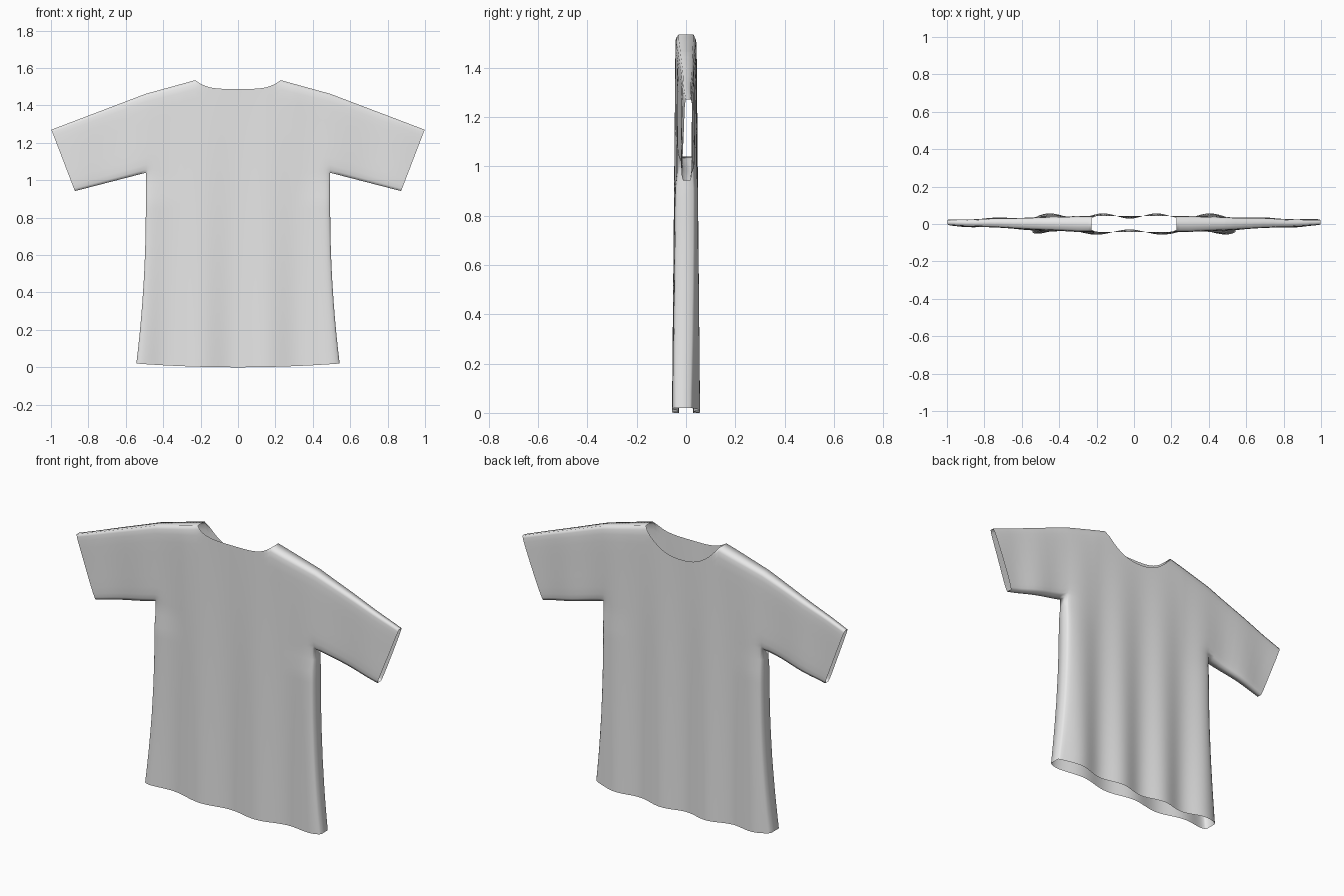
import bpy, bmesh, math
from mathutils import Vector

cube = bpy.data.objects.get("Cube")
if cube:
    bpy.data.objects.remove(cube, do_unlink=True)

# Outline landmarks on the +x half, as (x, z)
NECK = Vector((0.228, 1.535))
SHOULDER = Vector((0.493, 1.462))
CUFF_TOP = Vector((0.998, 1.27))
CUFF_LOW = Vector((0.872, 0.942))
ARMPIT = Vector((0.493, 1.04))
FRONT, BACK = -1, 1


def half_width(z):
    """Half width of the torso, flaring towards the hem."""
    return 0.493 + 0.053 * max(0, 1 - z / 0.85) ** 2


def top_height(x, side):
    """Shoulder line, with the neckline scooped deeper on one panel."""
    x = abs(x)
    if x >= NECK.x - 0.001:
        return NECK.lerp(SHOULDER, (x - NECK.x) / (SHOULDER.x - NECK.x)).y
    drop, power = (0.047, 4) if side == FRONT else (0.125, 2.4)
    return NECK.y - drop * (1 - (x / NECK.x) ** power)


# Seams that close the garment
side_seam = [Vector((half_width(i / 10), i / 10)) for i in range(11)] + [ARMPIT]
seams = [(NECK, SHOULDER), (SHOULDER, CUFF_TOP), (ARMPIT, CUFF_LOW)]
seams += list(zip(side_seam, side_seam[1:]))


def seam_distance(x, z):
    p = Vector((abs(x), z))
    best = 9
    for a, b in seams:
        d = b - a
        t = min(1, max(0, (p - a).dot(d) / d.length_squared))
        best = min(best, (p - a - d * t).length)
    return best


def depth(x, z, side):
    """Cloth offset: flat body, rounded at the seams, with hanging folds."""
    taper = max(0, abs(x) - 0.3) / 0.7 if z > 0.93 else 0
    thick = 0.043 - 0.028 * taper
    k = min(1, seam_distance(x, z) / 0.07)
    y = thick * (0.7 + 0.3 * math.sqrt(k * (2 - k)))
    fold = 0.014 * max(0, 1 - z / 1.5)
    if side == FRONT:
        y += fold * math.cos(math.tau * (x - 0.15) / 0.35)
    else:
        y += fold * math.cos(math.tau * (x - 0.12) / 0.285)
    return side * y + 0.008 * taper


# Grid spacing, tighter near the seams
half_u = [k / 26 for k in range(1, 25)] + [0.95, 0.98, 1]
body_u = [-u for u in reversed(half_u)] + [0] + half_u
# One column has to land on each end of the neckline
body_u = [math.copysign(NECK.x / 0.493, u) if abs(abs(u) - 12 / 26) < 0.01 else u
          for u in body_u]
sleeve_t = [k / 10 for k in range(1, 11)]
columns = [("sleeve", -t) for t in reversed(sleeve_t)]
first = len(columns)
columns += [("body", u) for u in body_u]
last = len(columns) - 1
columns += [("sleeve", t) for t in sleeve_t]

LOW = 16
upper = [0, 0.04, 0.1, 0.2, 0.35, 0.5, 0.65, 0.8, 0.9, 0.96, 1]
ROWS = LOW + len(upper) - 1


def point(column, row, side):
    kind, s = column
    if kind == "sleeve":
        low = ARMPIT.lerp(CUFF_LOW, abs(s))
        high = SHOULDER.lerp(CUFF_TOP, abs(s))
        p = low.lerp(high, upper[row - LOW])
        x, z = math.copysign(p.x, s), p.y
    elif row < LOW:
        hem = 0.02 * s * s
        z = hem + (ARMPIT.y - hem) * row / LOW
        x = s * half_width(z)
    else:
        x = s * ARMPIT.x
        z = ARMPIT.y + (top_height(x, side) - ARMPIT.y) * upper[row - LOW]
    return x, depth(x, z, side), z


bm = bmesh.new()
grid = {}
for side in (FRONT, BACK):
    for c, column in enumerate(columns):
        for r in range(0 if column[0] == "body" else LOW, ROWS + 1):
            grid[side, c, r] = bm.verts.new(point(column, r, side))


def quad(keys, flip=False):
    verts = [grid[k] for k in keys]
    bm.faces.new(verts[::-1] if flip else verts)


for c in range(len(columns) - 1):
    in_body = first <= c < last
    # Front and back panels
    for r in range(0 if in_body else LOW, ROWS):
        for side in (FRONT, BACK):
            quad([(side, c, r), (side, c + 1, r), (side, c + 1, r + 1),
                  (side, c, r + 1)], side == BACK)
    # Shoulder seams, leaving the neck open
    mid = (grid[FRONT, c, ROWS].co.x + grid[FRONT, c + 1, ROWS].co.x) / 2
    if abs(mid) > NECK.x:
        quad([(FRONT, c, ROWS), (FRONT, c + 1, ROWS),
              (BACK, c + 1, ROWS), (BACK, c, ROWS)])
    # Underarm seams
    if not in_body:
        quad([(FRONT, c, LOW), (FRONT, c + 1, LOW),
              (BACK, c + 1, LOW), (BACK, c, LOW)], True)

# Side seams, leaving hem and cuffs open
for r in range(LOW):
    for c in (first, last):
        quad([(FRONT, c, r), (BACK, c, r), (BACK, c, r + 1),
              (FRONT, c, r + 1)], c == first)

mesh = bpy.data.meshes.new("shirt")
bm.to_mesh(mesh)
bm.free()
mesh.shade_smooth()
shirt = bpy.data.objects.new("shirt", mesh)
bpy.context.collection.objects.link(shirt)

# Plain cloth
cloth = bpy.data.materials.new("light_grey_cloth")
cloth.use_nodes = True
colour = (0.8, 0.8, 0.8, 1)
cloth.diffuse_color = colour
cloth.node_tree.nodes["Principled BSDF"].inputs["Base Color"].default_value = colour
mesh.materials.append(cloth)
